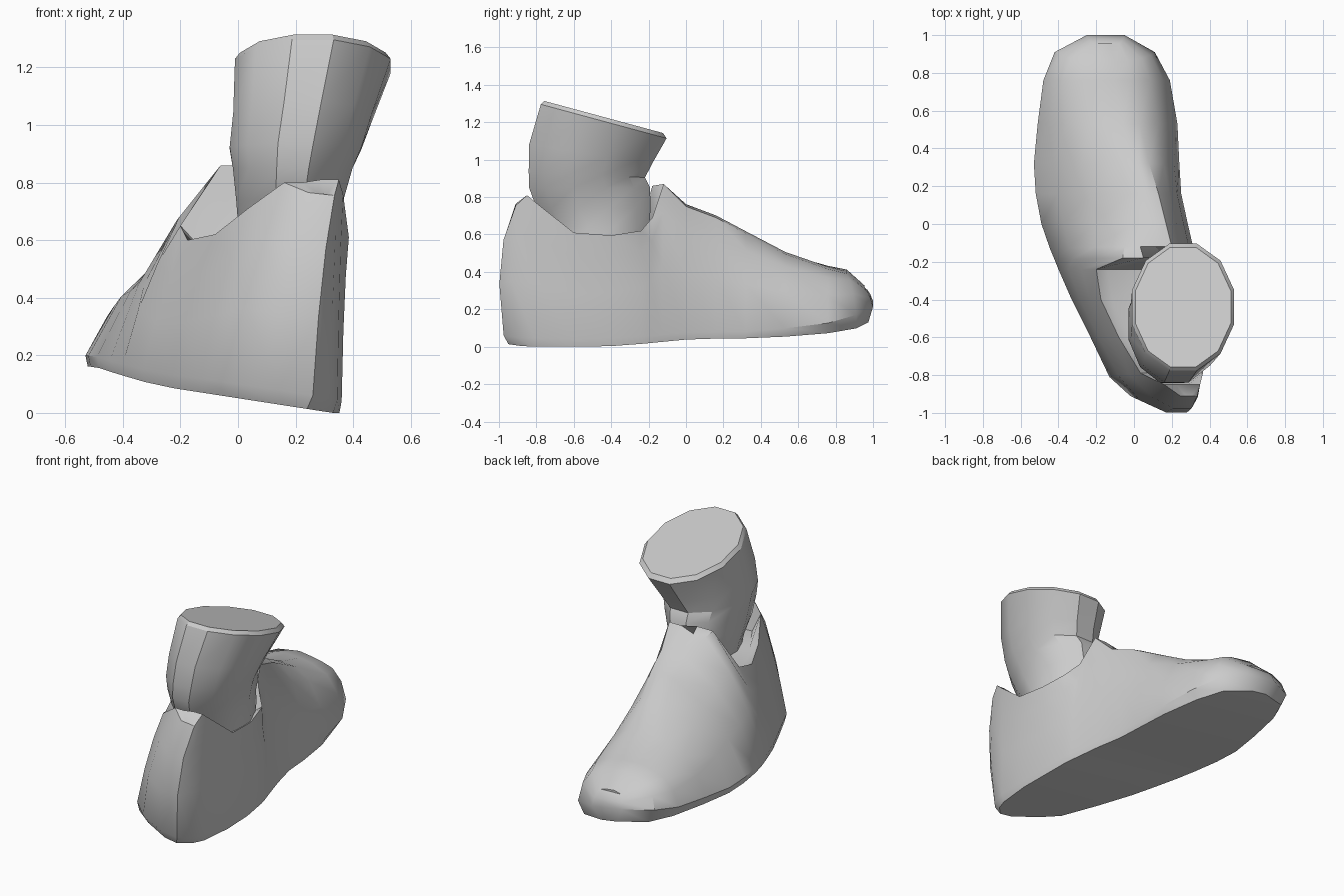
import bpy, bmesh, math

cube = bpy.data.objects.get("Cube")
if cube:
    bpy.data.objects.remove(cube, do_unlink=True)

GREY = bpy.data.materials.new("plain grey")
GREY.use_nodes = True
GREY.diffuse_color = (0.6, 0.6, 0.6, 1)
GREY.node_tree.nodes["Principled BSDF"].inputs["Base Color"].default_value = (0.6, 0.6, 0.6, 1)


def loft(name, rings, angle):
    """Skin closed rings of points and cap both ends with strips of quads."""
    bm = bmesh.new()
    rows = [[bm.verts.new(p) for p in ring] for ring in rings]
    n = len(rows[0])
    for a, b in zip(rows, rows[1:]):
        for i in range(n):
            j = (i + 1) % n
            bm.faces.new((a[i], a[j], b[j], b[i]))
    for cap in (rows[0], rows[-1]):
        for i in range(n // 2 - 1):
            bm.faces.new((cap[i], cap[i + 1], cap[n - 2 - i], cap[n - 1 - i]))
    bmesh.ops.recalc_face_normals(bm, faces=bm.faces)
    mesh = bpy.data.meshes.new(name)
    bm.to_mesh(mesh)
    bm.free()
    obj = bpy.data.objects.new(name, mesh)
    mesh.materials.append(GREY)
    bpy.context.collection.objects.link(obj)
    bpy.ops.object.select_all(action="DESELECT")
    obj.select_set(True)
    bpy.context.view_layer.objects.active = obj
    bpy.ops.object.shade_smooth_by_angle(angle=math.radians(angle))


def ramp(y, keys):
    """Piecewise linear lookup."""
    for (y0, v0), (y1, v1) in zip(keys, keys[1:]):
        if y <= y1:
            t = max(0, (y - y0) / (y1 - y0))
            return v0 + (v1 - v0) * t
    return keys[-1][1]


# Shoe sections, heel to toe:
# y low, y high, left x, right x, then x and z of both upper corners
SECTIONS = [
    (-0.975, -0.91, 0.14, 0.26, 0.245, 0.765, 0.335, 0.755),
    (-0.91, -0.85, -0.02, 0.32, 0.16, 0.80, 0.35, 0.81),
    (-0.81, -0.79, -0.13, 0.345, 0.035, 0.71, 0.365, 0.76),
    (-0.60, -0.60, -0.23, 0.36, -0.08, 0.62, 0.385, 0.61),
    (-0.40, -0.40, -0.33, 0.355, -0.175, 0.60, 0.37, 0.595),
    (-0.24, -0.24, -0.40, 0.34, -0.20, 0.65, 0.335, 0.62),
    (-0.19, -0.18, -0.42, 0.33, -0.06, 0.86, 0.27, 0.69),
    (-0.13, -0.12, -0.445, 0.315, -0.05, 0.84, 0.20, 0.87),
    (0.00, 0.00, -0.49, 0.285, 0.00, 0.735, 0.17, 0.75),
    (0.16, 0.16, -0.52, 0.25, -0.02, 0.68, 0.13, 0.69),
    (0.32, 0.32, -0.53, 0.24, -0.08, 0.595, 0.08, 0.605),
    (0.53, 0.53, -0.51, 0.23, -0.23, 0.485, 0.03, 0.495),
    (0.76, 0.76, -0.48, 0.19, -0.28, 0.42, -0.02, 0.415),
    (0.91, 0.86, -0.42, 0.11, -0.25, 0.40, -0.03, 0.39),
    (1.00, 0.955, -0.25, -0.05, -0.22, 0.315, -0.08, 0.31),
]


def shoe_ring(y, yt, xl, xr, lx, lz, rx, rz):
    spring = ramp(y, [(-0.5, 0), (0, 0.03), (0.4, 0.03), (0.76, 0.045), (1, 0.065)])
    rim = ramp(y, [(-0.97, 0.05), (0.3, 0.035), (0.76, 0.06), (1, 0.09)])
    inset = ramp(y, [(-0.97, 0.02), (-0.6, 0.008), (0.4, 0.008), (0.7, 0.035), (1, 0.045)])
    bulge_l = ramp(y, [(-0.9, 0.2), (-0.4, 0.2), (-0.15, 0.33), (0, 0.42), (0.4, 0.5), (0.9, 0.8)])
    bulge_r = ramp(y, [(-0.9, 0.3), (-0.2, 0.6), (0.9, 0.8)])
    pull = 0.025 * (1 if y > 0.95 else -1 if y < -0.9 else 0)

    def sole(x):
        return 0.051 - 0.155 * x + spring

    def side(xe, xb, tx, tz, k):
        # sole edge, widest line, two points on a curve, upper corner
        z0 = sole(xe) + rim
        cx = (xe + tx) / 2 * (1 - k) + xe * k
        cz = (z0 + tz) / 2 * (1 - k) + tz * k
        pts = [(xb, y - pull, max(0, sole(xb)))]
        for t in (0, 0.33, 0.67, 1):
            a, b, c = (1 - t) ** 2, 2 * t * (1 - t), t * t
            back = -0.2 * t * (1 - t) if y < -0.9 else 0
            pts.append((a * xe + b * cx + c * tx, y + (yt - y) * t + back,
                        a * z0 + b * cz + c * tz))
        return pts

    left = side(xl, xl + inset, lx, lz, bulge_l)
    right = side(xr, xr - inset, rx, rz, bulge_r)
    # the ankle opening sinks below the collar
    opening = -0.83 < y < -0.2
    d = 0.06 if opening else (rx - lx) / 3
    arch = 0.012 if y > -0.1 else 0.0
    zl, zr = (0.585, 0.575) if opening else (lz + arch, rz + arch)
    return left + [(lx + d, yt, zl), (rx - d, yt, zr)] + right[::-1]


loft("shoe", [shoe_ring(*s) for s in SECTIONS], 38)

# Ankle stump: centre x, centre y, height, radii and forward slope of each ring
ANKLE = [
    (0.19, -0.46, 0.54, 0.175, 0.245, 0.0),
    (0.18, -0.455, 0.64, 0.185, 0.272, 0.0),
    (0.18, -0.495, 0.74, 0.193, 0.315, 0.0),
    (0.19, -0.515, 0.85, 0.215, 0.335, 0.0),
    (0.20, -0.53, 0.92, 0.237, 0.322, -0.05),
    (0.225, -0.51, 1.03, 0.25, 0.34, -0.16),
    (0.26, -0.44, 1.205, 0.28, 0.348, -0.27),
    (0.26, -0.44, 1.228, 0.262, 0.328, -0.27),
]


def ankle_ring(cx, cy, z, rx, ry, slope, n=12):
    ring = []
    for i in range(n):
        a = 2 * math.pi * (i + 0.5) / n
        dx, dy = rx * math.cos(a), ry * math.sin(a)
        ring.append((cx + dx, cy + dy, z + slope * dy))
    return ring


loft("ankle", [ankle_ring(*r) for r in ANKLE], 30)
